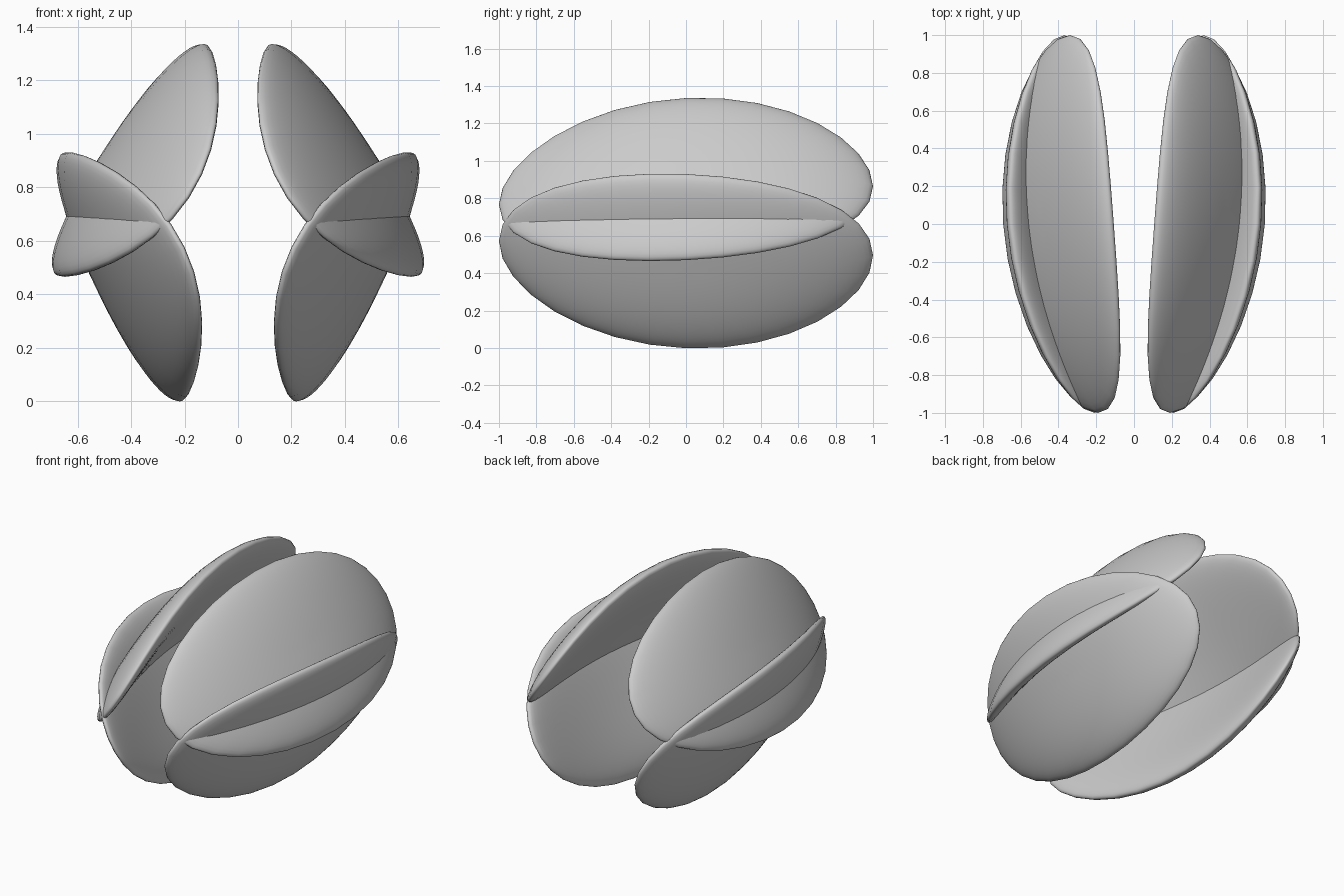
import bpy, bmesh, math
from mathutils import Vector

if "Cube" in bpy.data.objects:
    bpy.data.objects.remove(bpy.data.objects["Cube"])

HALF_LEN, HALF_WID = 1.0, 0.515  # semi-axes of each oval shell
BOW_LEN, BOW_WID = 0.182, 0.022  # how far the ends and edges curl inwards
HALF_THICK = 0.075
YAW = 0.089                      # outward drift towards the back


def bowed_shell(name, tip_a, tip_b):
    """Oval lens, bowed outward, whose cross chord runs between two (x, z) tips."""
    a, b = Vector((tip_a[0], 0, tip_a[1])), Vector((tip_b[0], 0, tip_b[1]))
    across = (b - a).normalized()
    out = Vector((across.z, 0, -across.x))
    if out.x < 0:
        out = -out
    centre = (a + b) / 2 + out * BOW_WID

    # flattened sphere with a blunt rim, then bowed and yawed
    bm = bmesh.new()
    bmesh.ops.create_uvsphere(bm, u_segments=32, v_segments=32, radius=1)
    for v in bm.verts:
        x, y, z = v.co
        r = min(1.0, math.hypot(x, y))
        t = HALF_THICK * math.sqrt(max(0.0, 1 - r ** 3))
        t = 0.0 if abs(z) < 1e-5 else math.copysign(t, z)
        w = t + YAW * y - BOW_LEN * y * y - BOW_WID * x * x
        v.co = centre + across * x * HALF_WID + Vector((0, y * HALF_LEN, 0)) + out * w
    bmesh.ops.recalc_face_normals(bm, faces=bm.faces)
    for f in bm.faces:
        f.smooth = True
    mesh = bpy.data.meshes.new(name)
    bm.to_mesh(mesh)
    bm.free()
    ob = bpy.data.objects.new(name, mesh)
    bpy.context.collection.objects.link(ob)
    # matching shell on the other side
    mod = ob.modifiers.new("Mirror", 'MIRROR')
    mod.use_axis[0] = True
    mod.use_mirror_merge = False
    return ob


# upper and lower shells cross each other on each side
bowed_shell("upper_shell", (0.121, 1.325), (0.676, 0.48))
bowed_shell("lower_shell", (0.21, 0.003), (0.655, 0.925))
